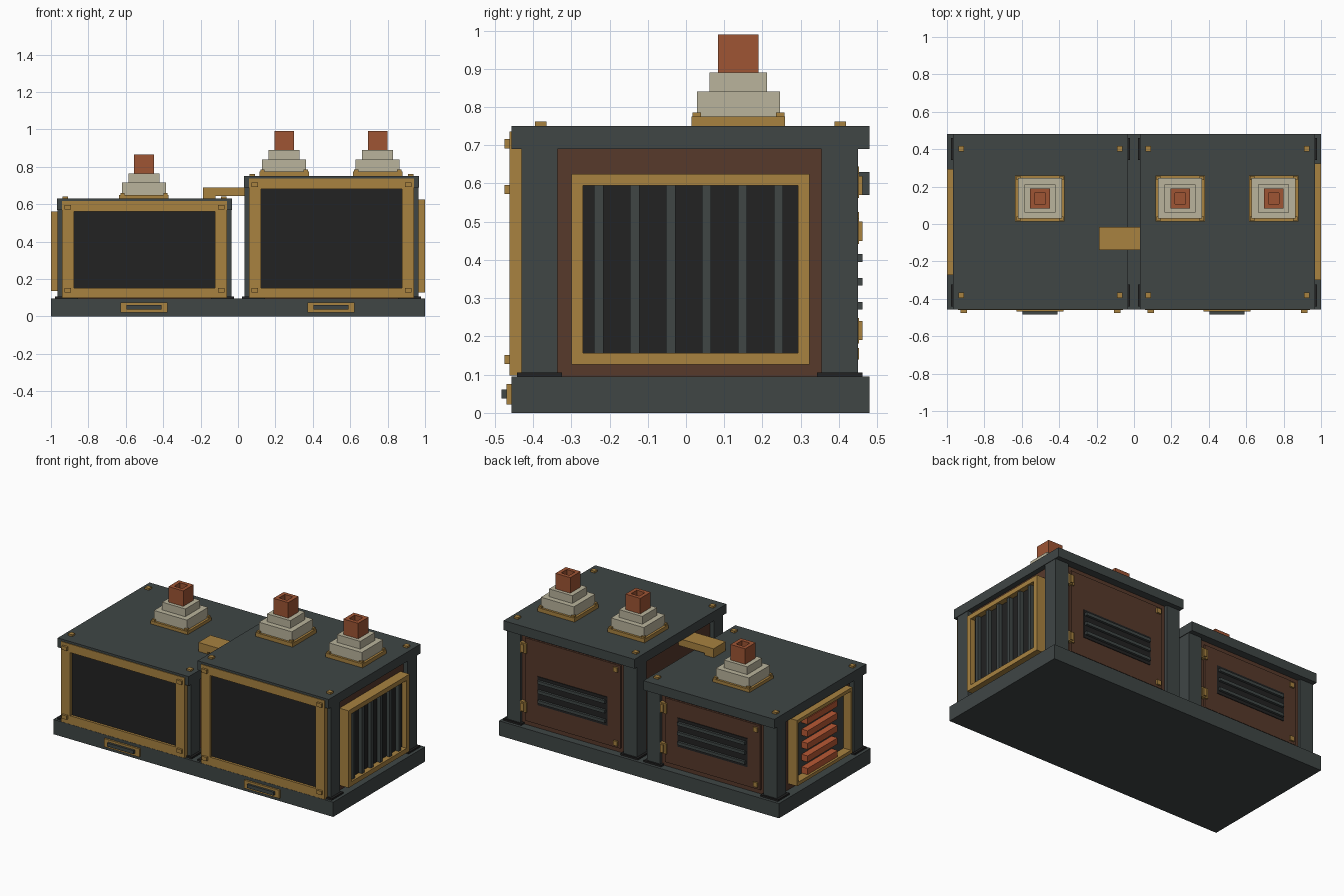
import bpy, bmesh
from mathutils import Matrix, Vector

cube = bpy.data.objects.get("Cube")
if cube:
    bpy.data.objects.remove(cube, do_unlink=True)


def material(name, rgb):
    m = bpy.data.materials.new(name)
    m.use_nodes = True
    m.diffuse_color = (*rgb, 1)
    bsdf = next(n for n in m.node_tree.nodes if n.type == 'BSDF_PRINCIPLED')
    bsdf.inputs["Base Color"].default_value = (*rgb, 1)
    bsdf.inputs["Roughness"].default_value = 0.8
    return m


STEEL = material("dark steel", (0.050, 0.061, 0.060))
BRASS = material("brass", (0.392, 0.223, 0.051))
BLACK = material("black", (0.016, 0.016, 0.016))
BROWN = material("brown panel", (0.095, 0.041, 0.024))
CREAM = material("cream ceramic", (0.491, 0.456, 0.333))
BRICK = material("copper red", (0.342, 0.089, 0.034))
COIL = material("hot orange", (0.48, 0.10, 0.035))


def boxes(name, mat, spans):
    """One object made of boxes, each given as (x0, x1, y0, y1, z0, z1)."""
    bm = bmesh.new()
    for x0, x1, y0, y1, z0, z1 in spans:
        mid = Vector(((x0 + x1) / 2, (y0 + y1) / 2, (z0 + z1) / 2))
        size = Matrix.Diagonal((x1 - x0, y1 - y0, z1 - z0, 1))
        bmesh.ops.create_cube(bm, size=1, matrix=Matrix.Translation(mid) @ size)
    mesh = bpy.data.meshes.new(name)
    bm.to_mesh(mesh)
    bm.free()
    mesh.materials.append(mat)
    ob = bpy.data.objects.new(name, mesh)
    bpy.context.collection.objects.link(ob)
    return ob


def frame(axis, span, w, h=None):
    """Four bars round the edge of a box, open along the axis (0 x, 1 y, 2 z)."""
    h = h or w
    a, b = [i for i in range(3) if i != axis]
    out = []
    for lo in (True, False):
        side, cap = list(span), list(span)
        if lo:
            side[2 * a + 1] = span[2 * a] + w
            cap[2 * b + 1] = span[2 * b] + h
        else:
            side[2 * a] = span[2 * a + 1] - w
            cap[2 * b] = span[2 * b + 1] - h
        cap[2 * a], cap[2 * a + 1] = span[2 * a] + w, span[2 * a + 1] - w
        out += [tuple(side), tuple(cap)]
    return out


def around(x, y, z, sx, sy, sz):
    """Box centred on x and y, resting on z."""
    return (x - sx / 2, x + sx / 2, y - sy / 2, y + sy / 2, z, z + sz)


def cabinet(side, cx, top):
    under = top - 0.06
    # Core, corner posts, post feet and roof
    boxes(side + "_cabinet_core", BROWN, [(cx - 0.435, cx + 0.435, -0.42, 0.43, 0.09, under)])
    post_xy = [(cx + sx * 0.417, y) for sx in (-1, 1) for y in (-0.383, 0.402)]
    boxes(side + "_posts", STEEL, [around(x, y, 0.095, 0.095, 0.095, under - 0.095) for x, y in post_xy])
    boxes(side + "_post_feet", BLACK, [around(x, y, 0.095, 0.125, 0.118, 0.011) for x, y in post_xy])
    boxes(side + "_roof", STEEL, [(cx - 0.468, cx + 0.468, -0.457, 0.48, under, top)])
    boxes(side + "_roof_bolts", BRASS, [around(cx + sx * 0.423, y, top, 0.03, 0.03, 0.012)
                                        for sx in (-1, 1) for y in (-0.38, 0.403)])

    # Front window with its brass surround
    x0, x1, zt = cx - 0.442, cx + 0.442, top - 0.014
    boxes(side + "_front_window", BLACK, [(x0 + 0.05, x1 - 0.05, -0.445, -0.42, 0.14, under + 0.005)])
    boxes(side + "_front_frame", BRASS, frame(1, (x0, x1, -0.461, -0.425, 0.098, zt), 0.066, 0.055))
    boxes(side + "_front_frame_bolts", BRASS,
          [(cx + sx * 0.41 - 0.018, cx + sx * 0.41 + 0.018, -0.475, -0.458, z - 0.012, z + 0.012)
           for sx in (-1, 1) for z in (0.14, zt - 0.032)])

    # Back door with louvred vent, hinges and latches
    boxes(side + "_back_door", BROWN, [(cx - 0.34, cx + 0.34, 0.43, 0.442, 0.125, under - 0.03)])
    boxes(side + "_vent_panel", BLACK, [(cx - 0.25, cx + 0.25, 0.44, 0.446, 0.25, 0.435)])
    boxes(side + "_vent_slats", STEEL, [(cx - 0.24, cx + 0.24, 0.44, 0.461, z - 0.01, z + 0.01)
                                        for z in (0.28, 0.343, 0.405)])
    hinge_z = (0.215, under - 0.095)
    boxes(side + "_door_hinges", BRASS,
          [(cx + 0.325, cx + 0.37, 0.43, 0.452, z - 0.033, z + 0.033) for z in hinge_z]
          + [(cx + 0.34, cx + 0.36, 0.45, 0.461, z - 0.025, z + 0.025) for z in hinge_z])
    boxes(side + "_door_latches", BRASS,
          [(cx - 0.325, cx - 0.295, 0.44, 0.453, z - 0.015, z + 0.015) for z in (0.155, under - 0.06)])


def chimney(name, x, top):
    y = 0.137
    boxes(name + "_plate", BRASS, [around(x, y, top, 0.265, 0.245, 0.025)])
    boxes(name + "_plate_bolts", BRASS, [around(x + sx * 0.115, y + sy * 0.109, top + 0.02, 0.022, 0.022, 0.016)
                                         for sx in (-1, 1) for sy in (-1, 1)])
    boxes(name + "_insulator", CREAM, [around(x, y, top + 0.025, 0.235, 0.217, 0.065),
                                       around(x, y, top + 0.09, 0.166, 0.15, 0.05)])
    boxes(name + "_stack", BRICK, frame(2, around(x, y, top + 0.14, 0.106, 0.106, 0.10), 0.024))
    boxes(name + "_stack_floor", BRICK, [around(x, y, top + 0.14, 0.06, 0.06, 0.055)])


# Base with two pull handles on the front
boxes("base", STEEL, [(-1, 1, -0.457, 0.48, 0, 0.095)])
for label, x in (("left", 0.497), ("right", -0.503)):
    boxes(label + "_handle_plate", BRASS, frame(1, (x - 0.126, x + 0.126, -0.469, -0.45, 0.022, 0.075), 0.032, 0.014))
    boxes(label + "_handle_grip", STEEL, [(x - 0.094, x + 0.094, -0.483, -0.455, 0.038, 0.061)])

cabinet("left", 0.5, 0.75)
cabinet("right", -0.5, 0.63)

chimney("right_chimney", -0.503, 0.625)
chimney("middle_chimney", 0.247, 0.75)
chimney("left_chimney", 0.747, 0.75)

# Duct joining the two cabinets
boxes("bridge_duct", BRASS, [(-0.187, 0.07, -0.138, -0.015, 0.643, 0.688),
                             (-0.187, -0.12, -0.138, -0.015, 0.62, 0.643)])

# Grille on the tall cabinet's outer side
boxes("grille_back", BLACK, [(0.93, 0.965, -0.285, 0.31, 0.14, 0.61)])
boxes("grille_frame", BRASS, frame(0, (0.93, 1.0, -0.30, 0.323, 0.127, 0.625), 0.03))
boxes("grille_bars", STEEL, [(0.96, 0.988, y - 0.012, y + 0.012, 0.155, 0.597)
                             for y in (-0.228 + 0.094 * i for i in range(6))])

# Heating coils on the short cabinet's outer side
boxes("coil_back", STEEL, [(-0.945, -0.93, -0.26, 0.28, 0.14, 0.55)])
boxes("coil_frame", BRASS, frame(0, (-0.999, -0.93, -0.272, 0.293, 0.135, 0.56), 0.014, 0.022))
boxes("coil_bars", COIL, [(-0.988, -0.935, -0.137, 0.17, z - 0.02, z + 0.02)
                          for z in (0.18 + 0.081 * i for i in range(5))])
